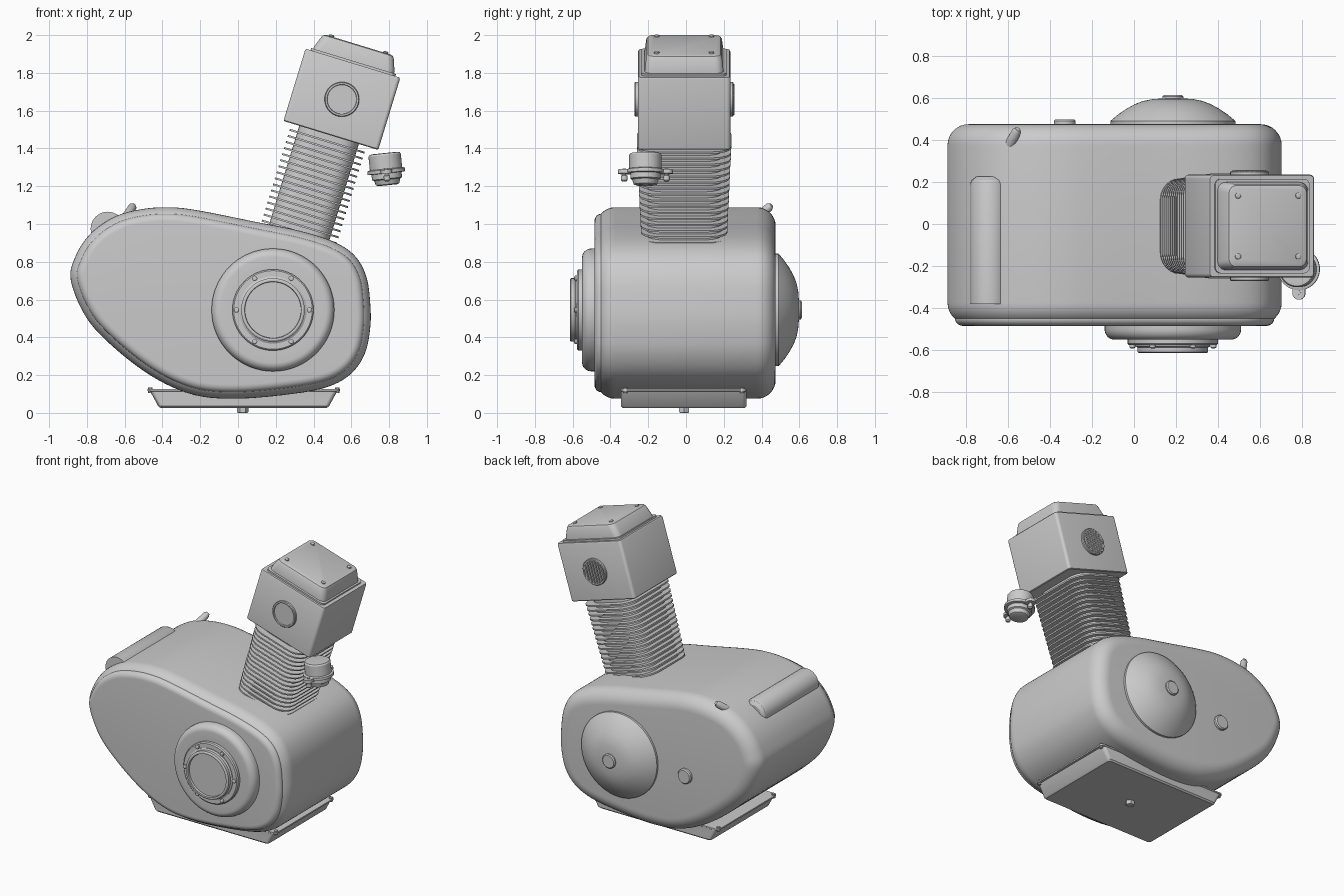
import bpy, bmesh
from math import sin, cos, pi, radians
from mathutils import Matrix, Vector

if bpy.data.objects.get("Cube"):
    bpy.data.objects.remove(bpy.data.objects["Cube"])

grey = bpy.data.materials.new("cast_grey")
grey.use_nodes = True
grey.diffuse_color = (0.6, 0.6, 0.6, 1)
grey.node_tree.nodes["Principled BSDF"].inputs["Base Color"].default_value = (0.6, 0.6, 0.6, 1)


def place(x, y, z, angle=0, axis='X'):
    return Matrix.Translation((x, y, z)) @ Matrix.Rotation(radians(angle), 4, axis)


def finish(name, bm, matrix):
    bmesh.ops.recalc_face_normals(bm, faces=bm.faces[:])
    mesh = bpy.data.meshes.new(name)
    bm.to_mesh(mesh)
    bm.free()
    mesh.transform(matrix)
    mesh.materials.append(grey)
    ob = bpy.data.objects.new(name, mesh)
    bpy.context.collection.objects.link(ob)
    bpy.ops.object.select_all(action='DESELECT')
    ob.select_set(True)
    bpy.context.view_layer.objects.active = ob
    bpy.ops.object.shade_smooth_by_angle(angle=radians(32))
    return ob


def skin(bm, rings):
    """Skin a list of (outline, height) rings and cap both ends."""
    loops = [[bm.verts.new((p[0], p[1], h)) for p in pts] for pts, h in rings]
    n = len(loops[0])
    for a, b in zip(loops, loops[1:]):
        for i in range(n):
            j = (i + 1) % n
            bm.faces.new((a[i], a[j], b[j], b[i]))
    bm.faces.new(loops[0][::-1])
    bm.faces.new(loops[-1])


def loft(name, rings, matrix):
    bm = bmesh.new()
    skin(bm, rings)
    return finish(name, bm, matrix)


def rect(w, d, r, seg=6):
    """Rounded rectangle outline of size w by d."""
    pts = []
    for k, (sx, sy) in enumerate(((1, 1), (-1, 1), (-1, -1), (1, -1))):
        for i in range(seg + 1):
            a = (k + i / seg) * pi / 2
            pts.append((sx * (w / 2 - r) + r * cos(a), sy * (d / 2 - r) + r * sin(a)))
    return pts


def lathe(name, profile, matrix, n=64):
    """Turn a (radius, height) profile about the local z axis."""
    def circle(r):
        return [(r * cos(2 * pi * i / n), r * sin(2 * pi * i / n)) for i in range(n)]
    return loft(name, [(circle(r), h) for r, h in profile], matrix)


def smooth_loop(ctrl, steps=6):
    """Closed Catmull-Rom curve through the control points."""
    out, n = [], len(ctrl)
    v = [Vector(c) for c in ctrl]
    for i in range(n):
        a, b, c, d = (v[(i + k) % n] for k in (-1, 0, 1, 2))
        for s in range(steps):
            t = s / steps
            out.append(0.5 * (2 * b + (c - a) * t + (2 * a - 5 * b + 4 * c - d) * t * t
                              + (3 * b - a - 3 * c + d) * t ** 3))
    return out


def inset(pts, dist):
    """Shift a clockwise outline inward along its normals."""
    out = []
    for i, p in enumerate(pts):
        t = (pts[(i + 1) % len(pts)] - pts[i - 1]).normalized()
        out.append(p + Vector((t.y, -t.x)) * dist)
    return out


# Crankcase: egg-shaped side profile with rounded rims
outline = smooth_loop([
    (-.885, .7), (-.86, .83), (-.78, .95), (-.65, 1.04), (-.5, 1.08), (-.35, 1.088),
    (-.2, 1.07), (.09, 1.012), (.33, .963), (.51, .905), (.62, .83), (.68, .72),
    (.7, .58), (.7, .45), (.67, .31), (.59, .2), (.45, .13), (.2, .09), (-.05, .075),
    (-.25, .1), (-.45, .19), (-.65, .34), (-.8, .5)])
arc = [i * pi / 16 for i in range(9)]
R, H = .1, .475
rim = [(inset(outline, R * (1 - cos(a))), H - R + R * sin(a)) for a in arc]
facing_front, facing_back = place(0, 0, 0, 90), place(0, 0, 0, -90)
loft("crankcase", [(p, -h) for p, h in reversed(rim)] + rim, facing_front)
loft("front_side_cover",
     [(inset(outline, .035), .42)]
     + [(inset(outline, .035 + .04 * (1 - cos(a))), .45 + .035 * sin(a)) for a in arc],
     facing_front)

# Flywheel cover on the front
hub = (.185, .545)
lathe("flywheel_cover", [(.325, .44), (.325, .5)]
      + [(.28 + .045 * cos(a), .5 + .05 * sin(a)) for a in arc[1:]]
      + [(.235, .55)], place(hub[0], 0, hub[1], 90))
lathe("flywheel_plate", [(.215, .54), (.215, .57), (.208, .577)], place(hub[0], 0, hub[1], 90))
lathe("flywheel_ring", [(.178, .57), (.178, .582), (.168, .588), (.168, .61), (.16, .615),
                        (.15, .615), (.148, .6)], place(hub[0], 0, hub[1], 90))
for i in range(6):
    a = i * pi / 3
    lathe(f"flywheel_bolt_{i + 1}", [(.014, .57), (.014, .588), (.008, .592)],
          place(hub[0] + .193 * cos(a), 0, hub[1] + .193 * sin(a), 90), 12)

# Domed cover, boss and plug on the back
lathe("back_dome", [(.298, .46), (.298, .49), (.29, .497), (.26, .522), (.22, .549),
                    (.18, .571), (.14, .586), (.1, .594), (.05, .598)],
      place(hub[0], 0, hub[1], -90))
lathe("back_boss", [(.05, .59), (.05, .607), (.043, .613)], place(hub[0], 0, hub[1], -90), 32)
lathe("back_plug", [(.052, .46), (.052, .49), (.045, .498)], place(-.33, 0, .53, -90), 32)

# Oil pan with drain bolt and flange bolts
pan = place(.03, -.012, 0)
loft("oil_pan", [(rect(.88, .645, .02), .026), (rect(.905, .665, .025), .036),
                 (rect(.99, .665, .025), .114), (rect(1.02, .67, .025), .116),
                 (rect(1.02, .67, .025), .126)], pan)
lathe("drain_bolt", [(.026, 0), (.03, .005), (.03, .032)], place(.025, -.01, 0), 6)
for sx in (-1, 1):
    for sy in (-1, 1):
        lathe("pan_bolt", [(.012, .105), (.012, .135)],
              place(.03 + sx * .495, -.012 + sy * .31, 0), 10)

# Breather tube and filler lever on top of the case
lathe("breather_tube", [(.09, -.38), (.09, .19), (.082, .21), (.06, .225)],
      place(-.69, 0, .975, -90), 40)
start, end = Vector((-.6, .36, 1.02)), Vector((-.553, .452, 1.1))
lever = Matrix.Translation(start) @ (end - start).to_track_quat('Z', 'Y').to_matrix().to_4x4()
length = (end - start).length
lathe("lever", [(.03, -.04), (.027, 0), (.022, length - .015), (.012, length)], lever, 20)

# Leaning cylinder barrel with cooling fins
lean = place(.55, -.01, 1.66, 17, 'Y')
off = Matrix.Translation((-.01, 0, 0))
loft("barrel", [(rect(.33, .41, .09), -.8), (rect(.33, .41, .09), -.19)], lean @ off)
bm = bmesh.new()
for i in range(16):
    z = -.235 - i * .0335
    d = .5 - .003 * i
    skin(bm, [(rect(.415, d, .1), z - .005), (rect(.415, d, .1), z + .005)])
finish("cooling_fins", bm, lean @ off)

# Cylinder head, gasket and rocker cover
loft("cylinder_head", [(rect(.515, .48, .015), -.2), (rect(.525, .49, .02), -.195),
                       (rect(.525, .49, .02), .19), (rect(.515, .48, .015), .2)], lean)
loft("cover_gasket", [(rect(.47, .45, .03), .19), (rect(.47, .45, .03), .212)], lean)
loft("rocker_cover", [(rect(.45, .42, .04), .2), (rect(.445, .415, .04), .225),
                      (rect(.4, .4, .04), .285), (rect(.385, .385, .035), .297),
                      (rect(.36, .36, .03), .302)], lean)
for sx in (-1, 1):
    for sy in (-1, 1):
        lathe("cover_screw", [(.014, .295), (.014, .308), (.008, .312)],
              lean @ place(sx * .15, sy * .145, 0), 12)

# Round ports on the head: plain on the front, slatted on the back
port = [(.092, .23), (.092, .257), (.088, .262), (.079, .262), (.077, .254)]
lathe("front_port", port, lean @ facing_front, 40)
lathe("back_port", port, lean @ facing_back, 40)
bm = bmesh.new()
for i in range(-3, 4):
    x = i * .021
    half = (.08 ** 2 - x * x) ** .5
    bar = [(x + a * .006, b * half) for a, b in ((-1, -1), (1, -1), (1, 1), (-1, 1))]
    skin(bm, [(bar, .25), (bar, .267)])
finish("port_slats", bm, lean @ facing_back)

# Carburettor bowl with flange, ears and screws
carb = place(.785, -.215, 1.28, -6, 'Y')
lathe("carburettor_bowl", [(.086, .01), (.086, .085), (.08, .094), (.06, .096)], carb, 40)
lathe("carburettor_flange", [(.09, -.012), (.1, -.01), (.1, .008), (.09, .012)], carb, 40)
lathe("carburettor_base", [(.05, -.075), (.062, -.07), (.07, -.045), (.08, -.04), (.08, 0)],
      carb, 32)
loft("carburettor_ears", [(rect(.06, .29, .029), -.014), (rect(.06, .29, .029), .008)], carb)
for sy in (-1, 1):
    lathe("carburettor_screw", [(.01, -.055), (.017, -.048), (.017, -.025), (.01, -.02),
                                (.01, .014)], carb @ place(0, sy * .112, 0), 12)
